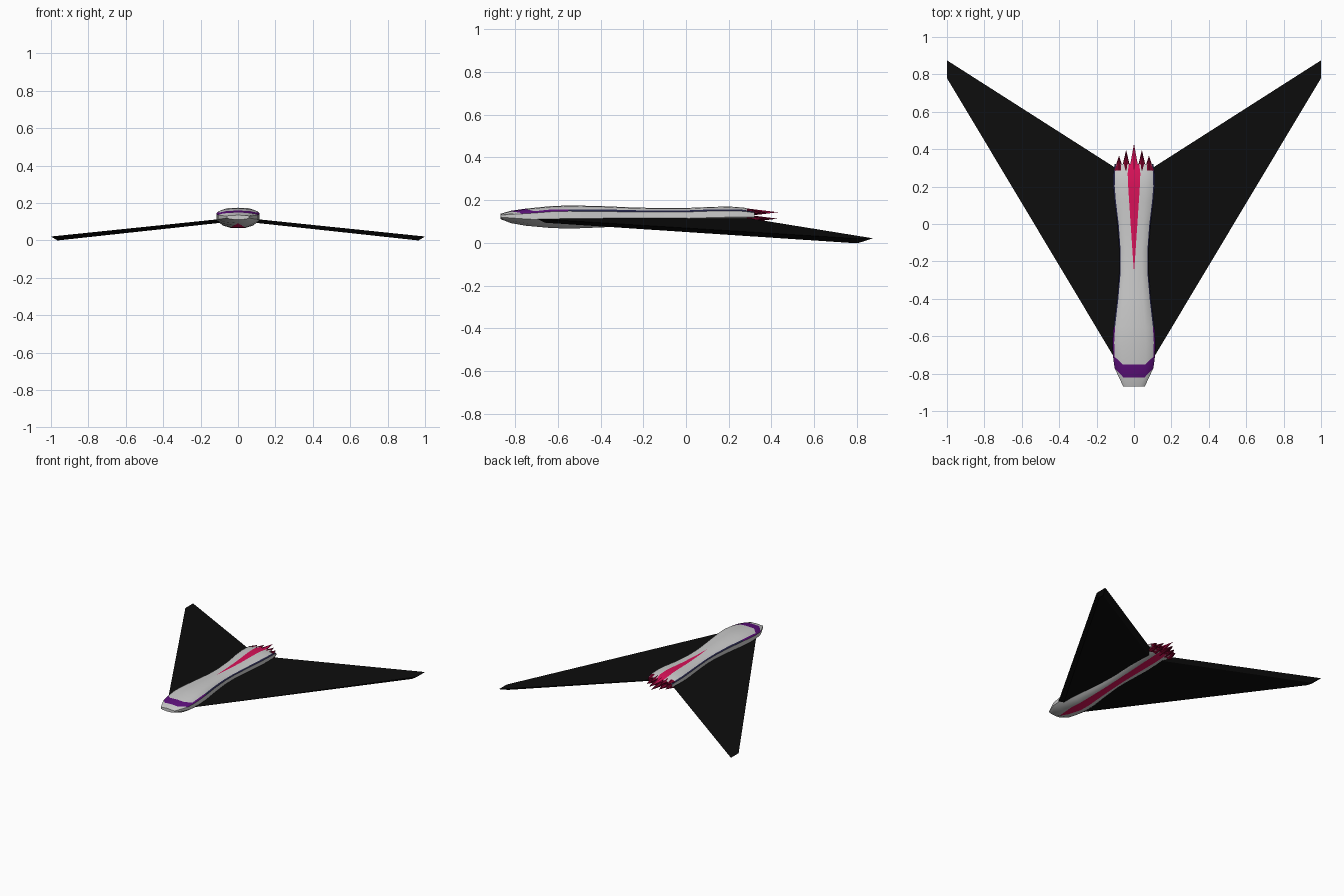
import bpy, bmesh, math
from mathutils import Matrix

if "Cube" in bpy.data.objects:
    bpy.data.objects.remove(bpy.data.objects["Cube"])


def material(name, r, g, b):
    m = bpy.data.materials.new(name)
    m.diffuse_color = (r, g, b, 1)
    m.use_nodes = True
    m.node_tree.nodes["Principled BSDF"].inputs["Base Color"].default_value = m.diffuse_color
    return m


black = material("black", 0.004, 0.004, 0.004)
purple = material("purple", 0.11, 0.005, 0.2)
navy = material("navy", 0.02, 0.02, 0.07)
red = material("red", 0.7, 0.006, 0.1)
dark_red = material("dark_red", 0.2, 0.001, 0.025)


def add_object(name, bm, mats):
    bmesh.ops.remove_doubles(bm, verts=bm.verts, dist=0.0004)
    bmesh.ops.recalc_face_normals(bm, faces=bm.faces)
    me = bpy.data.meshes.new(name)
    bm.to_mesh(me)
    bm.free()
    for m in mats:
        me.materials.append(m)
    ob = bpy.data.objects.new(name, me)
    bpy.context.collection.objects.link(ob)
    return ob


# fuselage stations: y, half width, top, bottom, top stripe, bottom stripe, sweep
stations = [
    (-0.868, 0.058, 0.136, 0.111, 0, 0, 0.0),
    (-0.82, 0.104, 0.150, 0.092, 0, 0, 0.05),
    (-0.75, 0.113, 0.160, 0.080, 0, 0.02, 0.05),
    (-0.64, 0.115, 0.171, 0.070, 0, 0.038, 0.01),
    (-0.55, 0.110, 0.175, 0.066, 0, 0.036, 0),
    (-0.40, 0.091, 0.172, 0.072, 0, 0.03, 0),
    (-0.26, 0.078, 0.166, 0.078, 0, 0.026, 0),
    (-0.15, 0.077, 0.163, 0.083, 0.008, 0.026, 0),
    (0.00, 0.089, 0.163, 0.087, 0.018, 0.028, 0),
    (0.12, 0.105, 0.168, 0.090, 0.026, 0.031, 0),
    (0.20, 0.112, 0.170, 0.092, 0.031, 0.033, 0),
    (0.27, 0.111, 0.165, 0.095, 0.034, 0.033, 0),
    (0.32, 0.104, 0.153, 0.102, 0.028, 0.028, 0),
]


def section(y, w, t, b, s, sb, sweep):
    shoulder = b + (t - b) * 0.85
    side_top = b + (t - b) * 0.75
    side_low = b + (t - b) * 0.36
    half = [(s, t), (0.55 * w, t - 0.003), (0.92 * w, min(shoulder, 0.157)),
            (w, min(side_top, 0.149)), (w, side_low),
            (0.72 * w, b + 0.12 * (t - b)), (sb, b)]
    ring = half + [(-x, z) for x, z in reversed(half)]
    return [(x, y + sweep * max(0, (abs(x) / w - 0.55) / 0.45), z) for x, z in ring]


# fuselage skin with stripes picked by ring position
bm = bmesh.new()
rings = [[bm.verts.new(p) for p in section(*st)] for st in stations]
n = len(rings[0])
for i in range(len(rings) - 1):
    for j in range(n):
        k = (j + 1) % n
        f = bm.faces.new((rings[i][j], rings[i][k], rings[i + 1][k], rings[i + 1][j]))
        if j == n - 1:
            f.material_index = 3
        elif j == 6:
            f.material_index = 3
        elif j in (2, 10):
            f.material_index = 1 if 0 < i < 4 else (2 if i >= 4 else 0)
        if i == 1 and j in (0, 1, 11, 12, 13):
            f.material_index = 1
        elif i == 0 and j == 13:
            f.material_index = 0
bm.faces.new(rings[0])
tail = bm.faces.new(rings[-1])
tail.material_index = 4
body = add_object("fuselage", bm, [None, purple, navy, red, dark_red])
bpy.context.view_layer.objects.active = body
body.select_set(True)
bpy.ops.object.shade_smooth_by_angle(angle=math.radians(35))

# swept wings, thin with a chamfered underside
top = [(0.06, -0.79, 0.118), (1.0, 0.78, 0.021), (1.0, 0.875, 0.021), (0.06, 0.275, 0.118)]
low = [(0.06, -0.72, 0.098), (0.965, 0.765, 0.0), (0.965, 0.81, 0.0), (0.06, 0.235, 0.098)]
for side, name in ((1, "right_wing"), (-1, "left_wing")):
    bm = bmesh.new()
    a, b = [[bm.verts.new((side * x, y, z)) for x, y, z in pts] for pts in (top, low)]
    bm.faces.new(a)
    bm.faces.new(b)
    for j in range(4):
        k = (j + 1) % 4
        bm.faces.new((a[j], a[k], b[k], b[j]))
    add_object(name, bm, [black])

# jagged exhaust: two tiers of spikes at the tail
bm = bmesh.new()
for tier, z in enumerate((0.143, 0.113)):
    for x in (-0.08, -0.042, 0, 0.042, 0.08):
        tip = 0.43 - abs(x) * 0.8 - (0.015 if tier == 0 and x else 0)
        start = 0.285
        mat = (Matrix.Translation((x, (tip + start) / 2, z))
               @ Matrix.Diagonal((1, 1, 0.6, 1))
               @ Matrix.Rotation(math.radians(-90), 4, 'X'))
        r = bmesh.ops.create_cone(bm, cap_ends=True, segments=6, radius1=0.03,
                                  radius2=0, depth=tip - start, matrix=mat)
        if x == 0 and tier == 0:
            for f in {f for v in r["verts"] for f in v.link_faces}:
                f.material_index = 1
add_object("exhaust_spikes", bm, [dark_red, red])
